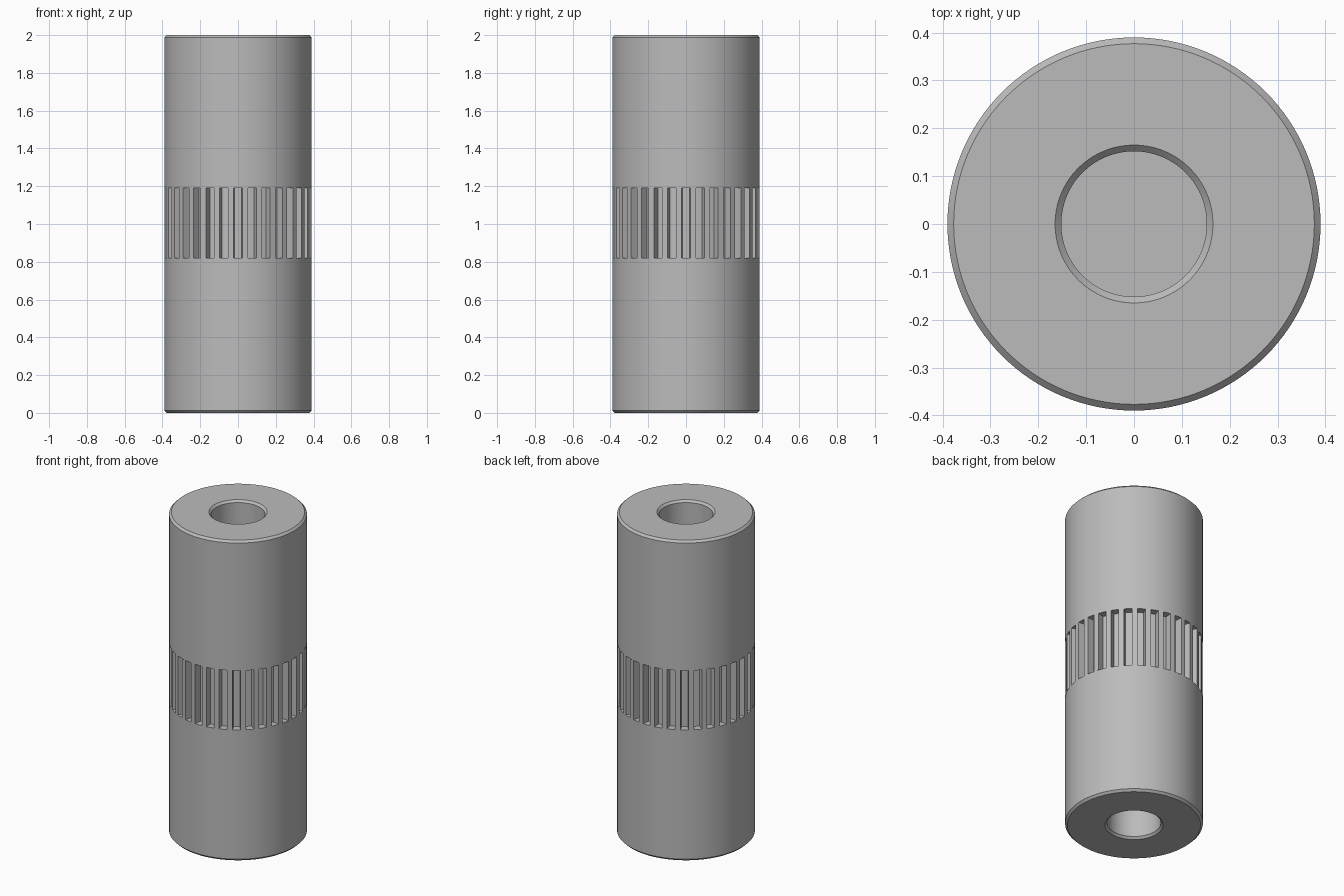
import bpy, bmesh, math

if "Cube" in bpy.data.objects:
    bpy.data.objects.remove(bpy.data.objects["Cube"], do_unlink=True)

RADIUS, BORE, CHAMFER = 0.39, 0.152, 0.013
HEIGHT, BAND_LOW, BAND_HIGH = 2.0, 0.82, 1.19
BORE_DEPTH = 0.6
TEETH, ROOT = 32, 0.345
SEGMENTS = 128

steel = bpy.data.materials.new("plain grey steel")
steel.use_nodes = True
grey = (0.5, 0.5, 0.5, 1)
steel.diffuse_color = grey
steel.node_tree.nodes["Principled BSDF"].inputs["Base Color"].default_value = grey


def finish(bm, name):
    bmesh.ops.remove_doubles(bm, verts=bm.verts, dist=1e-5)
    bmesh.ops.recalc_face_normals(bm, faces=bm.faces)
    mesh = bpy.data.meshes.new(name)
    bm.to_mesh(mesh)
    bm.free()
    mesh.materials.append(steel)
    obj = bpy.data.objects.new(name, mesh)
    bpy.context.collection.objects.link(obj)
    bpy.ops.object.select_all(action="DESELECT")
    obj.select_set(True)
    bpy.context.view_layer.objects.active = obj
    bpy.ops.object.shade_smooth_by_angle(angle=math.radians(25))
    return obj


def end_sleeve(name, outer_z, inner_z):
    """Turned sleeve with a chamfered rim and a chamfered blind bore."""
    inward = 1 if inner_z > outer_z else -1
    profile = [(0, BORE_DEPTH), (BORE, BORE_DEPTH), (BORE, CHAMFER),
               (BORE + CHAMFER, 0), (RADIUS - CHAMFER, 0), (RADIUS, CHAMFER),
               (RADIUS, abs(inner_z - outer_z)), (0, abs(inner_z - outer_z))]
    bm = bmesh.new()
    verts = [bm.verts.new((r, 0, outer_z + inward * d)) for r, d in profile]
    edges = [bm.edges.new(pair) for pair in zip(verts, verts[1:])]
    bmesh.ops.spin(bm, geom=verts + edges, cent=(0, 0, 0), axis=(0, 0, 1),
                   angle=math.tau, steps=SEGMENTS, use_duplicate=False)
    finish(bm, name)


def splined_band(name):
    """Ring of straight teeth, with a groove centred on each side."""
    pitch = math.tau / TEETH
    tooth = [(-0.24, ROOT), (-0.2, RADIUS), (0, RADIUS), (0.2, RADIUS),
             (0.24, ROOT), (0.5, ROOT)]
    bm = bmesh.new()
    outline = []
    for i in range(TEETH):
        for offset, r in tooth:
            a = (i + 0.5 + offset) * pitch
            outline.append(bm.verts.new((r * math.cos(a), r * math.sin(a), BAND_LOW)))
    face = bm.faces.new(outline)
    top = bmesh.ops.extrude_face_region(bm, geom=[face])["geom"]
    bmesh.ops.translate(bm, vec=(0, 0, BAND_HIGH - BAND_LOW),
                        verts=[v for v in top if isinstance(v, bmesh.types.BMVert)])
    # The sleeves close both ends of the band
    bmesh.ops.delete(bm, geom=[f for f in bm.faces if len(f.verts) > 4],
                     context="FACES_ONLY")
    finish(bm, name)


end_sleeve("lower_sleeve", 0, BAND_LOW)
end_sleeve("upper_sleeve", HEIGHT, BAND_HIGH)
splined_band("splined_band")
